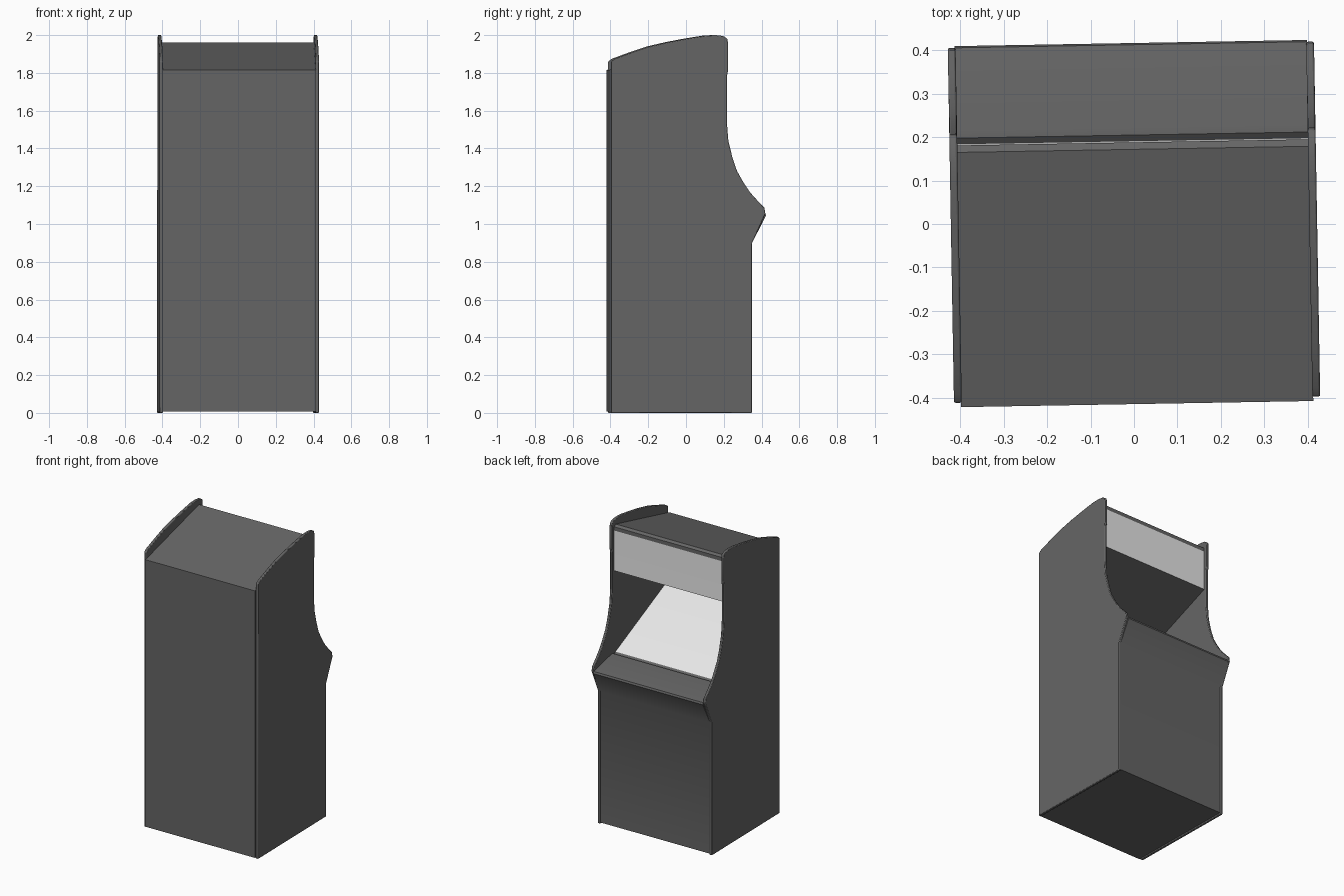
import bpy, bmesh, math

cube = bpy.data.objects.get("Cube")
if cube:
    bpy.data.objects.remove(cube)


def material(name, value):
    mat = bpy.data.materials.new(name)
    mat.use_nodes = True
    colour = (value, value, value, 1)
    mat.diffuse_color = colour
    mat.node_tree.nodes["Principled BSDF"].inputs["Base Color"].default_value = colour
    return mat


DARK = material("dark grey", 0.13)
LIGHT = material("light grey", 0.8)
TURN = math.radians(1)  # the cabinet stands slightly turned


def extrude_profile(name, profile, x0, x1, light_edges=(), bevel=0):
    """Extrude a closed (y, z) profile along x; listed edges become light faces."""
    bm = bmesh.new()
    near = [bm.verts.new((x0, y, z)) for y, z in profile]
    far = [bm.verts.new((x1, y, z)) for y, z in profile]
    bm.faces.new(near)
    bm.faces.new(far[::-1])
    for i in range(len(profile)):
        j = (i + 1) % len(profile)
        face = bm.faces.new((near[i], far[i], far[j], near[j]))
        face.material_index = int(i in light_edges)
    bmesh.ops.recalc_face_normals(bm, faces=bm.faces)
    mesh = bpy.data.meshes.new(name)
    bm.to_mesh(mesh)
    bm.free()
    mesh.materials.append(DARK)
    mesh.materials.append(LIGHT)
    obj = bpy.data.objects.new(name, mesh)
    bpy.context.collection.objects.link(obj)
    obj.rotation_euler.z = TURN
    if bevel:
        mod = obj.modifiers.new("rounded edges", "BEVEL")
        mod.width, mod.segments = bevel, 2
        mod.limit_method, mod.angle_limit = "ANGLE", math.radians(40)
    bpy.ops.object.select_all(action="DESELECT")
    obj.select_set(True)
    bpy.context.view_layer.objects.active = obj
    bpy.ops.object.shade_smooth_by_angle(angle=math.radians(30))
    return obj


# Cabinet body: back, roof, sign, recessed screen, control panel, front
body = [
    (-0.415, 0.008), (-0.415, 1.815),        # back
    (0.172, 1.962), (0.188, 1.95),           # roof and its chamfer
    (0.188, 1.925), (0.192, 1.655),          # sign
    (-0.4, 1.41), (-0.4, 1.36),              # sloping underside, recess back
    (0.175, 1.1),                            # screen
    (0.19, 1.088), (0.205, 1.1), (0.22, 1.1),  # groove below the screen
    (0.413, 1.058), (0.417, 1.045),          # control panel and lip
    (0.34, 0.895), (0.34, 0.008),            # chin and front
]
extrude_profile("cabinet_body", body, -0.406, 0.406, light_edges=(4, 7))

# Side panels with a domed top and a scooped front
side = [
    (-0.405, 0), (-0.405, 1.86), (-0.385, 1.875), (-0.29, 1.91), (-0.2, 1.94),
    (-0.1, 1.963), (0, 1.982), (0.1, 1.998), (0.15, 2), (0.19, 1.995),
    (0.211, 1.982), (0.215, 1.96), (0.215, 1.81), (0.209, 1.78), (0.209, 1.54),
    (0.217, 1.44), (0.239, 1.35), (0.263, 1.28), (0.297, 1.22), (0.33, 1.17),
    (0.361, 1.135), (0.408, 1.085), (0.413, 1.055), (0.343, 0.9), (0.343, 0),
]
for name, sign in (("left_side_panel", 1), ("right_side_panel", -1)):
    extrude_profile(name, side, sign * 0.404, sign * 0.422, bevel=0.004)
